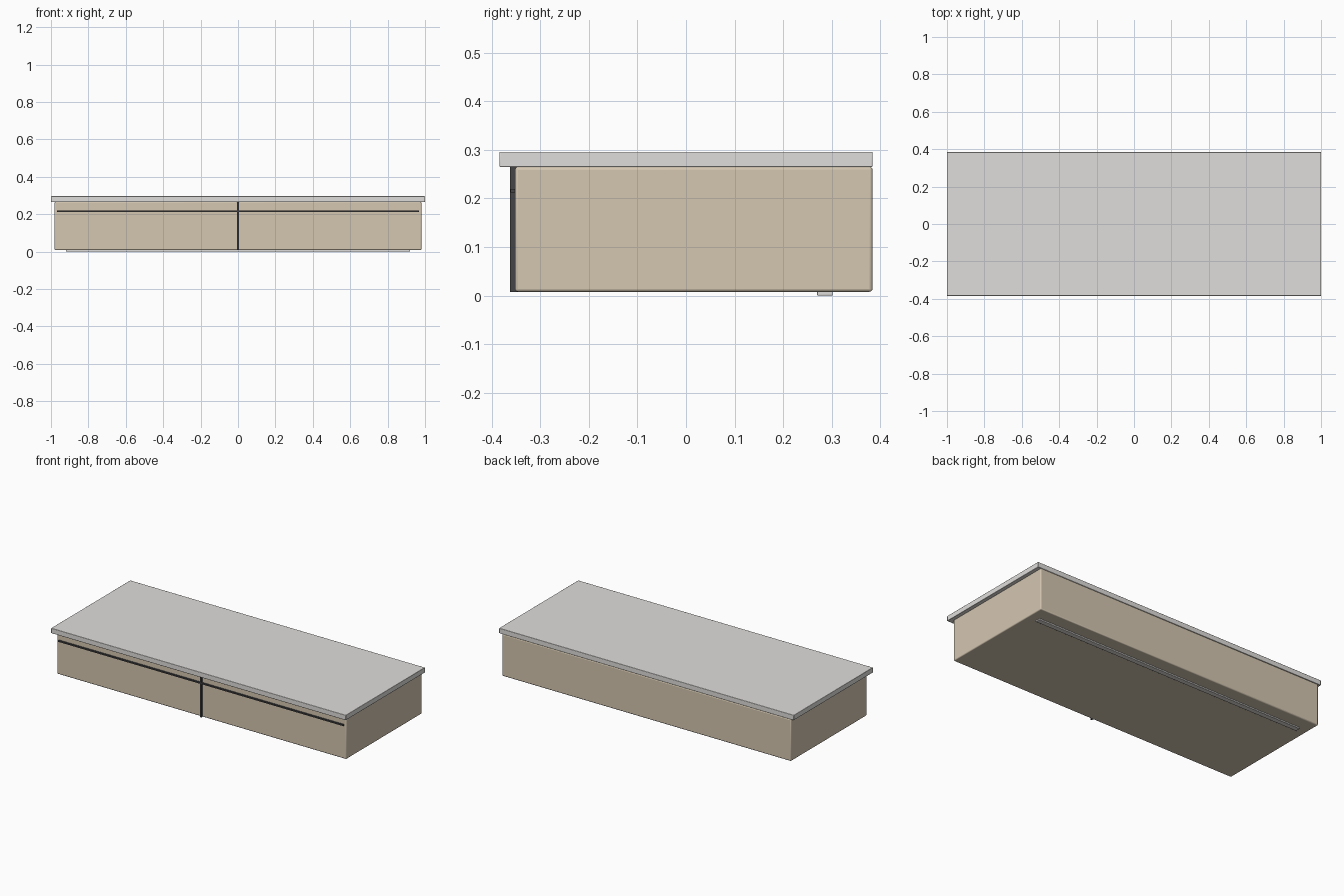
import bpy

if "Cube" in bpy.data.objects:
    bpy.data.objects.remove(bpy.data.objects["Cube"])


def material(name, color):
    m = bpy.data.materials.new(name)
    m.diffuse_color = (*color, 1)
    m.use_nodes = True
    m.node_tree.nodes["Principled BSDF"].inputs["Base Color"].default_value = m.diffuse_color
    return m


def box(name, x, y, z, mat=None, bevel=0.0, segments=2):
    """Box from (min, max) ranges, with optional rounded edges."""
    bpy.ops.mesh.primitive_cube_add(size=1, location=[sum(r) / 2 for r in (x, y, z)])
    ob = bpy.context.object
    ob.name = name
    ob.scale = [r[1] - r[0] for r in (x, y, z)]
    bpy.ops.object.transform_apply(location=False, rotation=False, scale=True)
    if mat:
        ob.data.materials.append(mat)
    if bevel:
        mod = ob.modifiers.new("rounded_edges", "BEVEL")
        mod.width, mod.segments = bevel, segments
        bpy.ops.object.shade_smooth_by_angle()
    return ob


wood = material("beige_wood", (0.66, 0.57, 0.44))
dark = material("dark_gap", (0.06, 0.06, 0.065))
stone = material("light_stone", (0.74, 0.73, 0.71))

# Cabinet body and overhanging worktop
box("cabinet_body", (-0.981, 0.981), (-0.352, 0.384), (0.008, 0.265), wood, 0.006, 3)
box("countertop", (-1, 1), (-0.384, 0.384), (0.265, 0.296), stone, 0.002)

# Dark strips dividing the drawer fronts
box("drawer_divider", (-0.005, 0.005), (-0.362, -0.346), (0.008, 0.265), dark)
box("finger_pull_strip", (-0.967, 0.967), (-0.3615, -0.346), (0.212, 0.220), dark)

# Shallow rail under the rear of the body
box("under_rail", (-0.92, 0.92), (0.27, 0.302), (0, 0.012), stone, 0.002)
